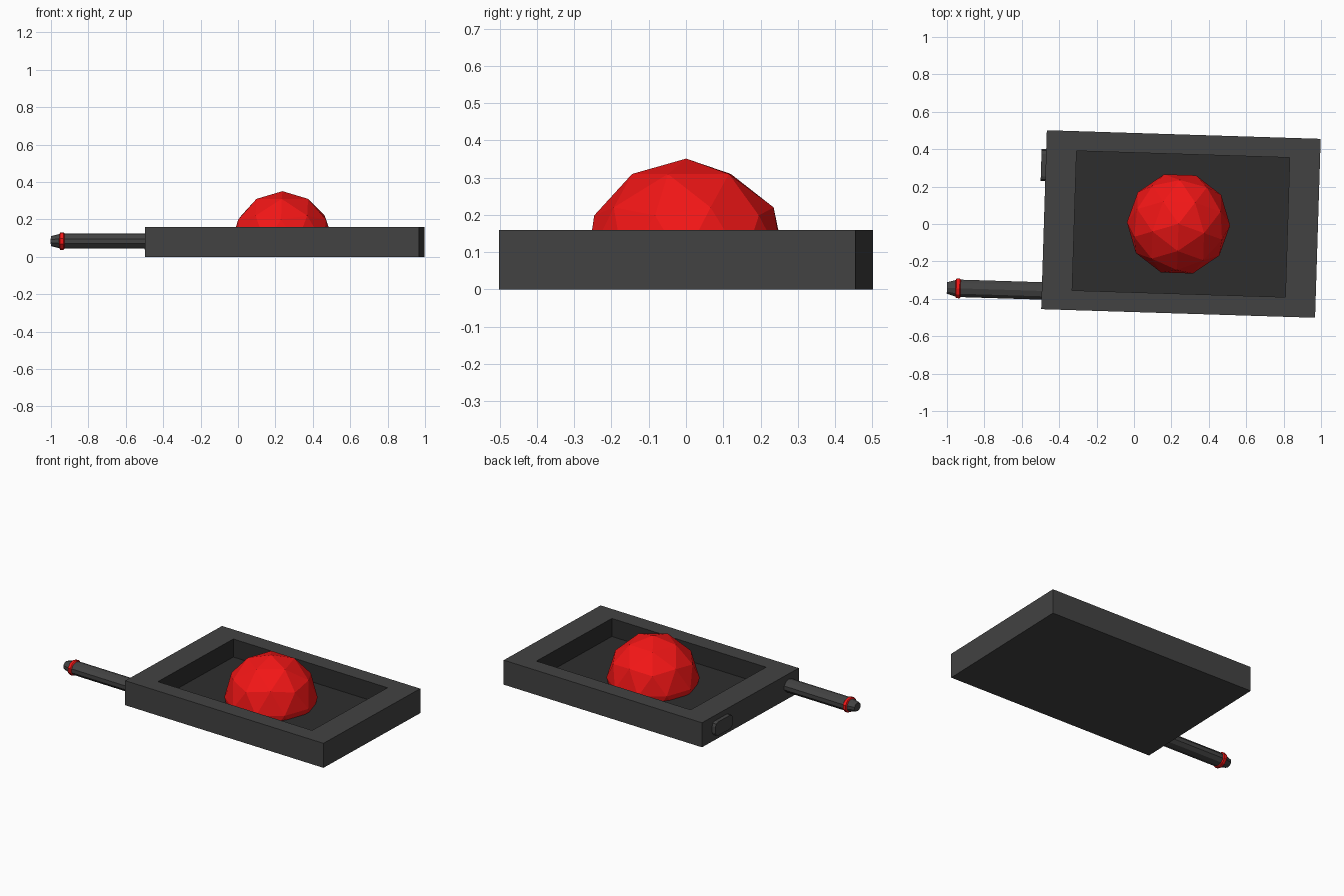
import bpy, bmesh
from math import radians
from mathutils import Matrix

if "Cube" in bpy.data.objects:
    bpy.data.objects.remove(bpy.data.objects["Cube"])

# The whole model is turned slightly about z and shifted along x
PLACE = Matrix.Translation((0.251, 0, 0)) @ Matrix.Rotation(radians(-1.8), 4, 'Z')


def material(name, rgb):
    m = bpy.data.materials.new(name)
    m.diffuse_color = (*rgb, 1)
    m.use_nodes = True
    m.node_tree.nodes["Principled BSDF"].inputs["Base Color"].default_value = m.diffuse_color
    return m


CASE = material("dark_grey", (0.055, 0.055, 0.055))
INNER = material("darker_grey", (0.027, 0.027, 0.027))
RED = material("red", (0.9, 0.008, 0.008))


def finish(name, bm, *mats):
    bmesh.ops.recalc_face_normals(bm, faces=bm.faces)
    mesh = bpy.data.meshes.new(name)
    bm.to_mesh(mesh)
    bm.free()
    for m in mats:
        mesh.materials.append(m)
    obj = bpy.data.objects.new(name, mesh)
    obj.matrix_world = PLACE
    bpy.context.collection.objects.link(obj)
    return obj


def box(size, centre):
    bm = bmesh.new()
    bmesh.ops.create_cube(bm, size=1, matrix=Matrix.Translation(centre) @ Matrix.Diagonal((*size, 1)))
    return bm


def lathe_x(name, profile, y, z, mat, sides=10, squash=0.83):
    """Flattened turned part along x from (x, radius) pairs, capped at both ends."""
    bm = bmesh.new()
    rings = []
    for x, r in profile:
        m = (Matrix.Translation((x, y, z)) @ Matrix.Diagonal((1, 1, squash, 1))
             @ Matrix.Rotation(radians(90), 4, 'Y') @ Matrix.Rotation(radians(90), 4, 'Z'))
        rings.append(bmesh.ops.create_circle(bm, segments=sides, radius=r, matrix=m)["verts"])
    for a, b in zip(rings, rings[1:]):
        for i in range(sides):
            j = (i + 1) % sides
            bm.faces.new((a[i], a[j], b[j], b[i]))
    bm.faces.new(rings[0])
    bm.faces.new(rings[-1])
    return finish(name, bm, mat)


# Tray: box whose top is inset and sunk into a recess
bm = box((1.465, 0.957, 0.16), (0, 0, 0.08))
bm.faces.ensure_lookup_table()
top = max(bm.faces, key=lambda f: f.calc_center_median().z)
bmesh.ops.inset_individual(bm, faces=[top], thickness=0.1)
for v in top.verts:
    v.co.x = 0.57 if v.co.x > 0 else -0.57
    v.co.y = 0.373 if v.co.y > 0 else -0.373
walls = bmesh.ops.extrude_discrete_faces(bm, faces=[top])["faces"]
floor = walls[0]
for v in floor.verts:
    v.co.z = 0.042
floor.material_index = 1
for e in floor.edges:
    for f in e.link_faces:
        f.material_index = 1
finish("tray", bm, CASE, INNER)

# Dome: icosphere cut off at the recess floor
bm = bmesh.new()
bmesh.ops.create_icosphere(bm, subdivisions=2, radius=0.276,
                           matrix=Matrix.Translation((-0.013, 0, 0.075)) @ Matrix.Rotation(radians(-90), 4, 'Z'))
bmesh.ops.bisect_plane(bm, geom=bm.verts[:] + bm.edges[:] + bm.faces[:],
                       plane_co=(0, 0, 0.042), plane_no=(0, 0, 1), clear_inner=True)
finish("dome_button", bm, RED)

# Rod with tapered tip and red band
lathe_x("rod", [(-0.73, 0.049), (-1.185, 0.049), (-1.24, 0.032)], -0.381, 0.084, CASE)
lathe_x("rod_band", [(-1.167, 0.05), (-1.172, 0.056), (-1.19, 0.056), (-1.195, 0.044)],
        -0.381, 0.084, RED)

# Side button with chamfered corners
bm = box((0.04, 0.17, 0.09), (-0.737, 0.292, 0.08))
edges = [e for e in bm.edges if abs(e.verts[0].co.x - e.verts[1].co.x) > 0.01]
bmesh.ops.bevel(bm, geom=edges, offset=0.025, segments=2, profile=0.5, affect='EDGES')
finish("side_button", bm, CASE)
